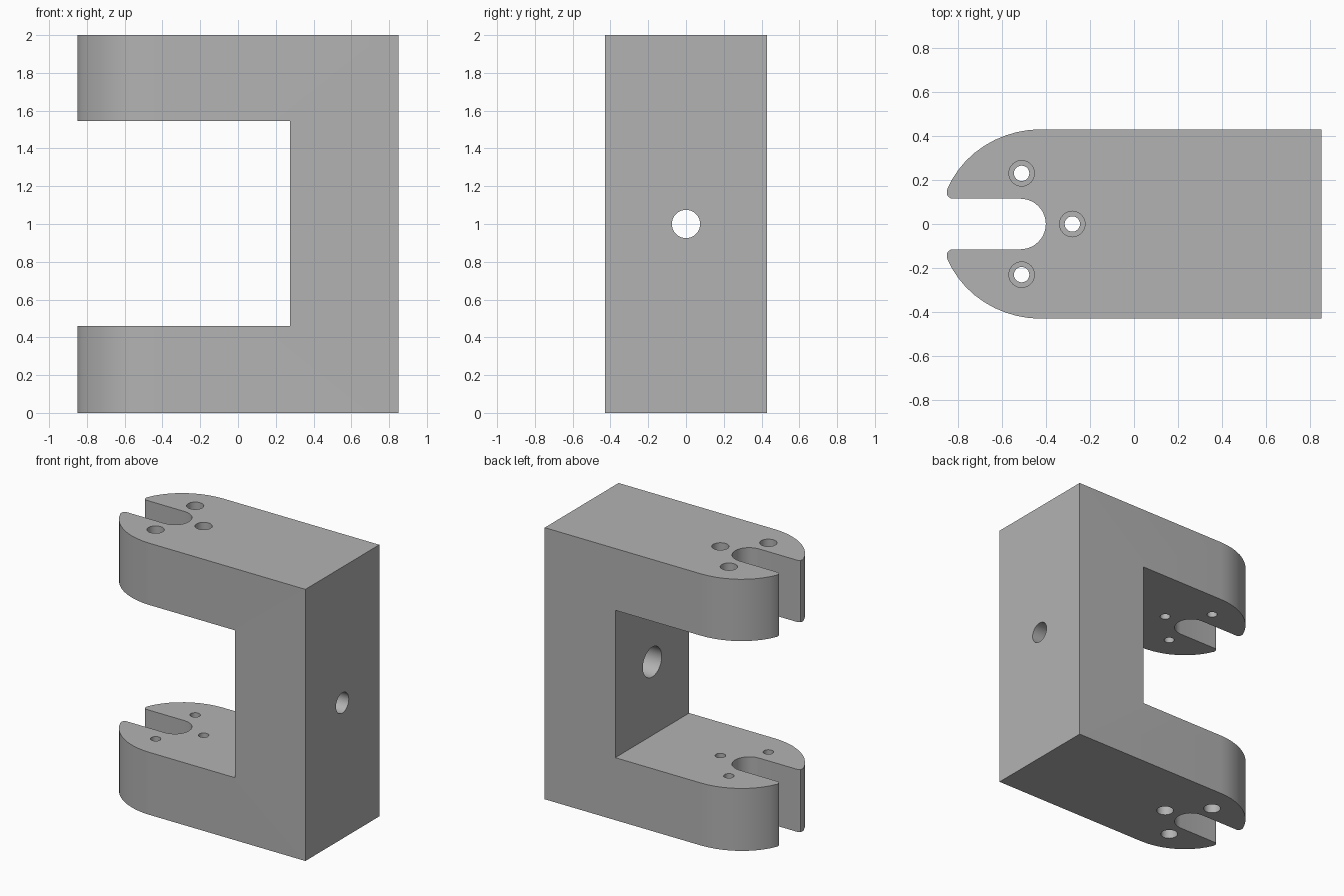
import bpy, bmesh
from math import sin, cos, pi, radians
from mathutils import Matrix, Vector

if "Cube" in bpy.data.objects:
    bpy.data.objects.remove(bpy.data.objects["Cube"])

HALF_X, HALF_Y, HEIGHT = 0.85, 0.43, 2.0
ARM_LOW, ARM_HIGH, WEB_X = 0.46, 1.545, 0.275
SLOT_R, SLOT_X, NOSE_X = 0.115, -0.515, -0.42

grey = bpy.data.materials.new("plain grey")
grey.use_nodes = True
grey.diffuse_color = (0.45, 0.45, 0.45, 1)
grey.node_tree.nodes["Principled BSDF"].inputs["Base Color"].default_value = grey.diffuse_color


def new_object(name, bm):
    bmesh.ops.recalc_face_normals(bm, faces=bm.faces[:])
    mesh = bpy.data.meshes.new(name)
    bm.to_mesh(mesh)
    bm.free()
    mesh.materials.append(grey)
    obj = bpy.data.objects.new(name, mesh)
    bpy.context.collection.objects.link(obj)
    return obj


def prism(name, outline, z0, z1):
    bm = bmesh.new()
    face = bm.faces.new([bm.verts.new((x, y, z0)) for x, y in outline])
    up = bmesh.ops.extrude_face_region(bm, geom=[face])["geom"]
    verts = [v for v in up if isinstance(v, bmesh.types.BMVert)]
    bmesh.ops.translate(bm, verts=verts, vec=(0, 0, z1 - z0))
    return new_object(name, bm)


def stepped_drill(name, profile, matrix, sides=24):
    """Closed solid of revolution from (radius, height) pairs."""
    bm = bmesh.new()
    rings = [[bm.verts.new((r * cos(2 * pi * i / sides), r * sin(2 * pi * i / sides), h))
              for i in range(sides)] for r, h in profile]
    for a, b in zip(rings, rings[1:]):
        for i in range(sides):
            j = (i + 1) % sides
            bm.faces.new((a[i], a[j], b[j], b[i]))
    bm.faces.new(rings[0])
    bm.faces.new(rings[-1])
    bm.transform(matrix)
    return new_object(name, bm)


# Half plan outline: back corner, rounded nose, softened tip, slot with round end
half = [(HALF_X, HALF_Y)]
for i in range(11):
    a = radians(90 + 69 * i / 10)
    half.append((NOSE_X + 0.46 * cos(a), HALF_Y * sin(a)))
half += [(-0.85, 0.138), (-0.845, 0.125), (-0.83, SLOT_R)]
for i in range(6):
    a = radians(90 - 90 * i / 6)
    half.append((SLOT_X + SLOT_R * cos(a), SLOT_R * sin(a)))
outline = half + [(SLOT_X + SLOT_R, 0)] + [(x, -y) for x, y in reversed(half)]
bracket = prism("clevis_bracket", outline, 0, HEIGHT)

# Opening between the two arms
cutters = [prism("arm_gap_cutter", [(-1, -1), (WEB_X, -1), (WEB_X, 1), (-1, 1)],
                 ARM_LOW, ARM_HIGH)]

# Counterbored screw holes, wide at the outer faces of both arms
screw = [(0.058, -0.05), (0.058, 0.25), (0.035, 0.25), (0.035, 0.6)]
for x, y in [(-0.28, 0), (-0.51, 0.23), (-0.51, -0.23)]:
    for name, z, turn in [("lower", 0, 0), ("upper", HEIGHT, pi)]:
        place = Matrix.Translation((x, y, z)) @ Matrix.Rotation(turn, 4, "X")
        cutters.append(stepped_drill(name + "_screw_cutter", screw, place))

# Mounting hole through the web, wide on the inside
place = Matrix.Translation((WEB_X, 0, 1)) @ Matrix.Rotation(pi / 2, 4, "Y")
bolt = [(0.11, -0.1), (0.11, 0.3), (0.075, 0.3), (0.075, 0.7)]
cutters.append(stepped_drill("web_bolt_cutter", bolt, place, 32))

# Cut everything and tidy up
bpy.context.view_layer.objects.active = bracket
for cutter in cutters:
    cutter.hide_render = True
    mod = bracket.modifiers.new("cut", "BOOLEAN")
    mod.operation = "DIFFERENCE"
    mod.solver = "EXACT"
    mod.object = cutter
    bpy.ops.object.modifier_apply(modifier=mod.name)
for cutter in cutters:
    bpy.data.objects.remove(cutter)

bpy.ops.object.select_all(action="DESELECT")
bracket.select_set(True)
bpy.ops.object.shade_smooth_by_angle(angle=radians(30))
